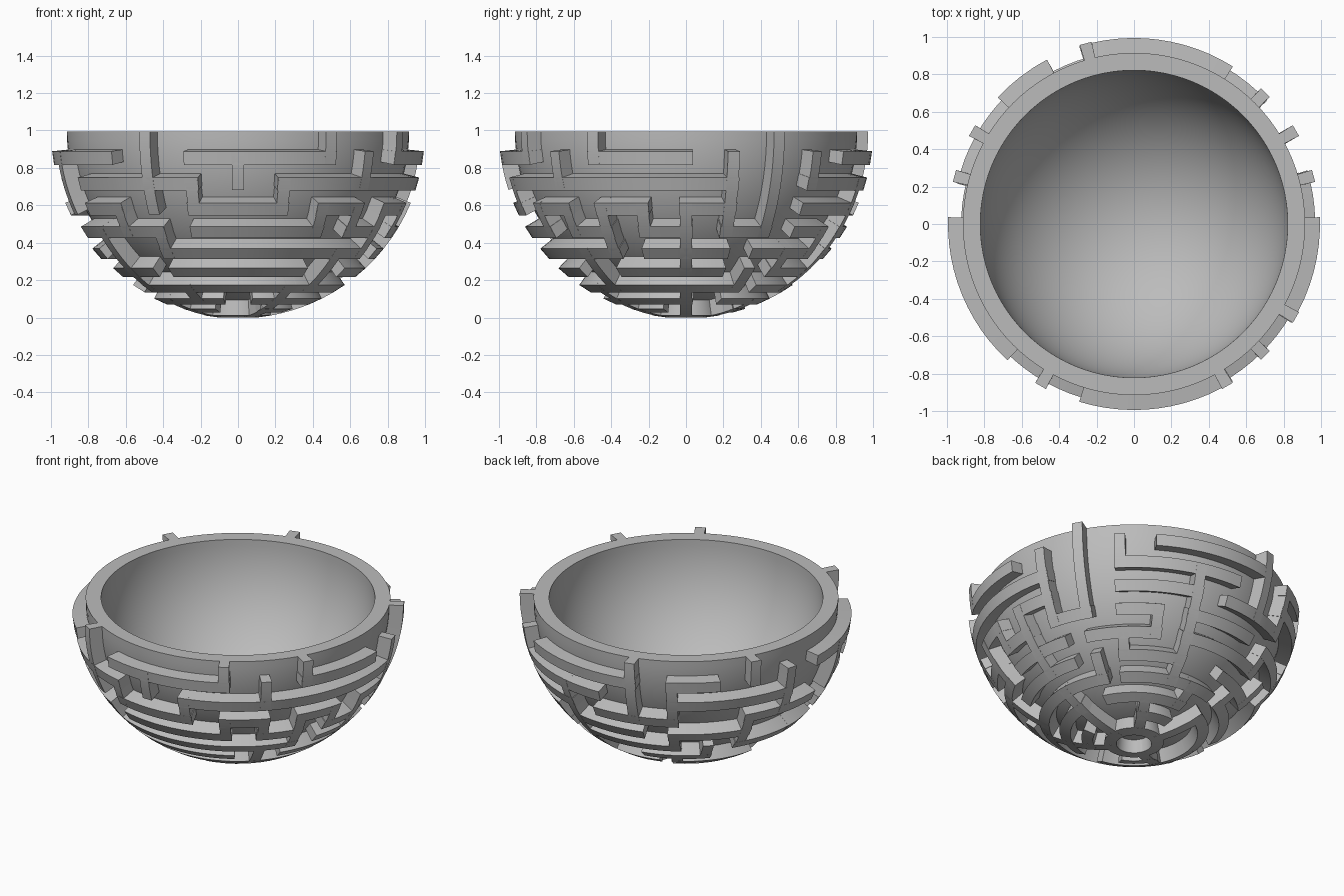
import bpy, bmesh, math
from mathutils import Vector

cube = bpy.data.objects.get("Cube")
if cube:
    bpy.data.objects.remove(cube)

SHELL_IN, SHELL_OUT, WALL_OUT = 0.822, 0.915, 1.0
CENTRE = Vector((0, 0, 0.995))
HALF = 0.0365                        # half the width of a maze wall
COLS = 24
COL = math.tau / COLS
ROW = math.pi / 22                   # eleven rows from rim to pole

grey = bpy.data.materials.new("stone_grey")
grey.use_nodes = True
tone = (0.5, 0.5, 0.5, 1)
grey.diffuse_color = tone
grey.node_tree.nodes["Principled BSDF"].inputs["Base Color"].default_value = tone

# Maze plan, one line per row from rim to pole.
# Columns start at -x and run through the front, +x and the back.
RINGS = [
    "---..---..--....---.-...",
    "..---..------..---..---.",
    "..-..--.-.-.-..--.--..--",
    ".---.---.-.-.-.-.--.--..",
    "-...------.--.--.---..--",
    ".--.----..---..--..--...",
    "..------------.----.---.",
    "-----..-----..----..----",
    "..--....--......--......",
    "------------------------",
]
SPOKES = [
    "....-...-.-...-....-..-.",
    ".-..-.-..-...---...--..-",
    ".-..--.-.....--..-.--..-",
    "...-....-------..-....-.",
    "..-.-.....-.-...--..-.-.",
    "..-......-..-..-.-...-..",
    "..-......-....-..-..-...",
    "....-...-...-.....-.....",
    "..-.....-...-...-...-...",
    "..-.....-...-...-...-...",
]


def direction(depth, turn):
    """Unit vector: depth is the angle below the rim, turn starts at -x."""
    a = math.pi + turn
    return Vector((math.cos(depth) * math.cos(a), math.cos(depth) * math.sin(a), -math.sin(depth)))


def runs(line):
    """Start and end columns of each unbroken stretch."""
    start = None
    for i, c in enumerate(line + "."):
        if c == "-" and start is None:
            start = i
        elif c != "-" and start is not None:
            yield start, i
            start = None


def add_wall(bm, pairs):
    """Square-section wall that follows pairs of edge directions."""
    r = SHELL_OUT - 0.015
    loops = [[bm.verts.new(CENTRE + v) for v in (a * r, b * r, b * WALL_OUT, a * WALL_OUT)]
             for a, b in pairs]
    for p, q in zip(loops, loops[1:]):
        for k in range(4):
            n = (k + 1) % 4
            bm.faces.new((p[k], p[n], q[n], q[k]))
    bm.faces.new(loops[0])
    bm.faces.new(loops[-1][::-1])


def finish(bm, name):
    bmesh.ops.recalc_face_normals(bm, faces=bm.faces)
    mesh = bpy.data.meshes.new(name)
    bm.to_mesh(mesh)
    bm.free()
    obj = bpy.data.objects.new(name, mesh)
    bpy.context.collection.objects.link(obj)
    mesh.materials.append(grey)
    bpy.ops.object.select_all(action="DESELECT")
    obj.select_set(True)
    bpy.context.view_layer.objects.active = obj
    bpy.ops.object.shade_smooth_by_angle(angle=math.radians(30))


# Hollow half-sphere shell with a flat rim
bm = bmesh.new()
steps = 32
angles = [math.pi / 2 * k / steps for k in range(steps + 1)]
path = [direction(a, 0) * SHELL_IN for a in reversed(angles)]
path += [direction(a, 0) * SHELL_OUT for a in angles]
verts = [bm.verts.new(CENTRE + p) for p in path]
edges = [bm.edges.new(e) for e in zip(verts, verts[1:]) if e[0].co.x < -1e-4 or e[1].co.x < -1e-4]
bmesh.ops.spin(bm, geom=verts + edges, cent=CENTRE, axis=(0, 0, 1), angle=math.tau, steps=96)
bmesh.ops.remove_doubles(bm, verts=bm.verts, dist=1e-4)
finish(bm, "bowl_shell")

# Level walls that run around the bowl
bm = bmesh.new()
for row, line in enumerate(RINGS, 1):
    depth = row * ROW
    pad = HALF / math.cos(depth)
    for start, end in runs(line):
        full = end - start == COLS
        a = start * COL - (0 if full else pad)
        b = end * COL + (0 if full else pad)
        n = (end - start) * 4
        turns = [a + (b - a) * k / n for k in range(n + 1)]
        add_wall(bm, [(direction(depth - HALF, t), direction(depth + HALF, t)) for t in turns])
finish(bm, "level_maze_walls")

# Upright walls that run from the rim towards the pole
bm = bmesh.new()
for i in range(COLS):
    column = "".join(line[i] for line in SPOKES)
    for start, end in runs(column):
        a = start * ROW - (HALF if start else 0)
        b = end * ROW + HALF * 0.9
        n = (end - start) * 4
        pairs = []
        for k in range(n + 1):
            d = a + (b - a) * k / n
            w = math.atan(HALF * 0.9 / math.cos(d))
            pairs.append((direction(d, i * COL - w), direction(d, i * COL + w)))
        add_wall(bm, pairs)
finish(bm, "upright_maze_walls")
